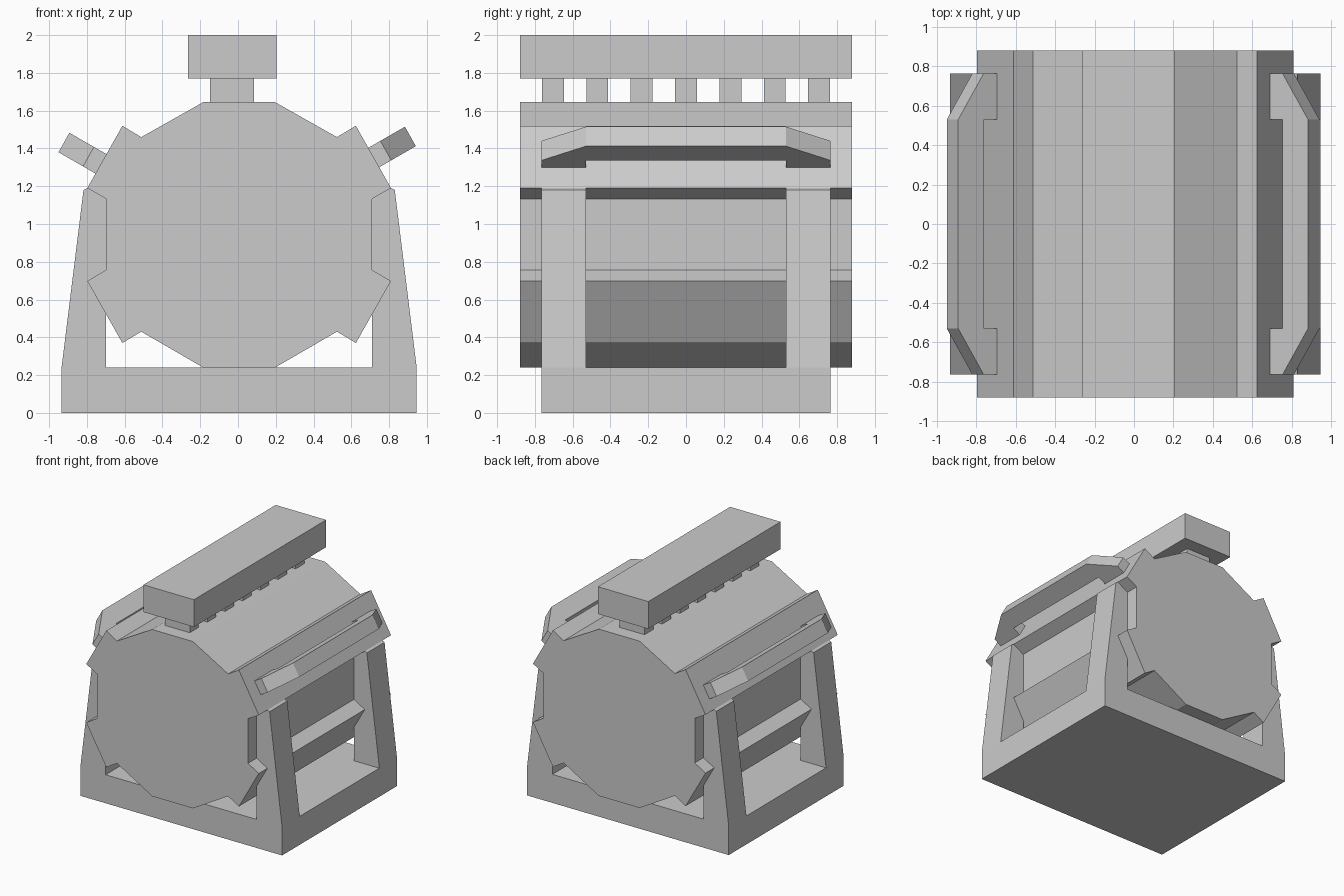
import bpy, bmesh
from mathutils import Vector

if "Cube" in bpy.data.objects:
    bpy.data.objects.remove(bpy.data.objects["Cube"])

CX = 0.006  # symmetry plane of drum and stand

grey = bpy.data.materials.new("light_grey")
grey.diffuse_color = (0.6, 0.6, 0.6, 1)
grey.use_nodes = True
grey.node_tree.nodes["Principled BSDF"].inputs["Base Color"].default_value = grey.diffuse_color


def prism(name, points, offset):
    """Closed solid: a planar outline swept along an offset vector."""
    bm = bmesh.new()
    face = bm.faces.new([bm.verts.new(p) for p in points])
    swept = bmesh.ops.extrude_face_region(bm, geom=[face], use_keep_orig=True)
    verts = [v for v in swept["geom"] if isinstance(v, bmesh.types.BMVert)]
    bmesh.ops.translate(bm, verts=verts, vec=offset)
    bmesh.ops.recalc_face_normals(bm, faces=bm.faces)
    mesh = bpy.data.meshes.new(name)
    bm.to_mesh(mesh)
    bm.free()
    mesh.materials.append(grey)
    obj = bpy.data.objects.new(name, mesh)
    bpy.context.collection.objects.link(obj)
    return obj


def profile(name, outline, y0, y1):
    """Front-view (x, z) outline extruded from y0 to y1."""
    return prism(name, [(x, y0, z) for x, z in outline], (0, y1 - y0, 0))


def box(name, x0, x1, y0, y1, z0, z1):
    return profile(name, [(x0, z0), (x1, z0), (x1, z1), (x0, z1)], y0, y1)


# Notched drum body: right half outline, mirrored to the left
half = [(0.19, 1.645), (0.518, 1.46), (0.618, 1.52), (0.804, 1.19), (0.704, 1.133),
        (0.704, 0.757), (0.804, 0.698), (0.618, 0.37), (0.518, 0.43), (0.19, 0.24)]
outline = [(CX + x, z) for x, z in half] + [(CX - x, z) for x, z in reversed(half)]
profile("drum_body", outline, -0.88, 0.88)

# Stand: base slab and four tapered legs
box("stand_base", CX - 0.94, CX + 0.94, -0.765, 0.765, 0, 0.24)
leg = [(0.94, 0.24), (0.824, 1.18), (0.804, 1.19), (0.704, 1.133), (0.704, 0.24)]
for side, sx in (("right", 1), ("left", -1)):
    for end, y0 in (("front", -0.765), ("back", 0.53)):
        profile(f"{end}_{side}_leg", [(CX + sx * x, z) for x, z in leg], y0, y0 + 0.235)

# Side handles: bracket outline (distance out from the drum, y) on the sloped faces
bracket = [(-0.01, 0.765), (0.07, 0.765), (0.22, 0.53), (0.22, -0.53), (0.07, -0.765),
           (-0.01, -0.765), (-0.01, -0.53), (0.07, -0.53), (0.07, 0.53), (-0.01, 0.53)]
for side, sx, foot in (("right", 1, (0.693, 1.405)), ("left", -1, (-0.702, 1.373))):
    out = Vector((sx * 0.867, 0, 0.5))
    down = Vector((sx * 0.49, 0, -0.872)) * 0.118
    base = Vector((foot[0], 0, foot[1]))
    prism(f"{side}_handle", [base + out * t + Vector((0, y, 0)) for t, y in bracket], down)

# Top rail on a row of seven posts
box("top_rail", -0.265, 0.205, -0.88, 0.88, 1.77, 2.0)
for i in range(7):
    y = (i - 3) * 0.235
    box(f"rail_post_{i + 1}", -0.148, 0.085, y - 0.058, y + 0.058, 1.645, 1.77)
